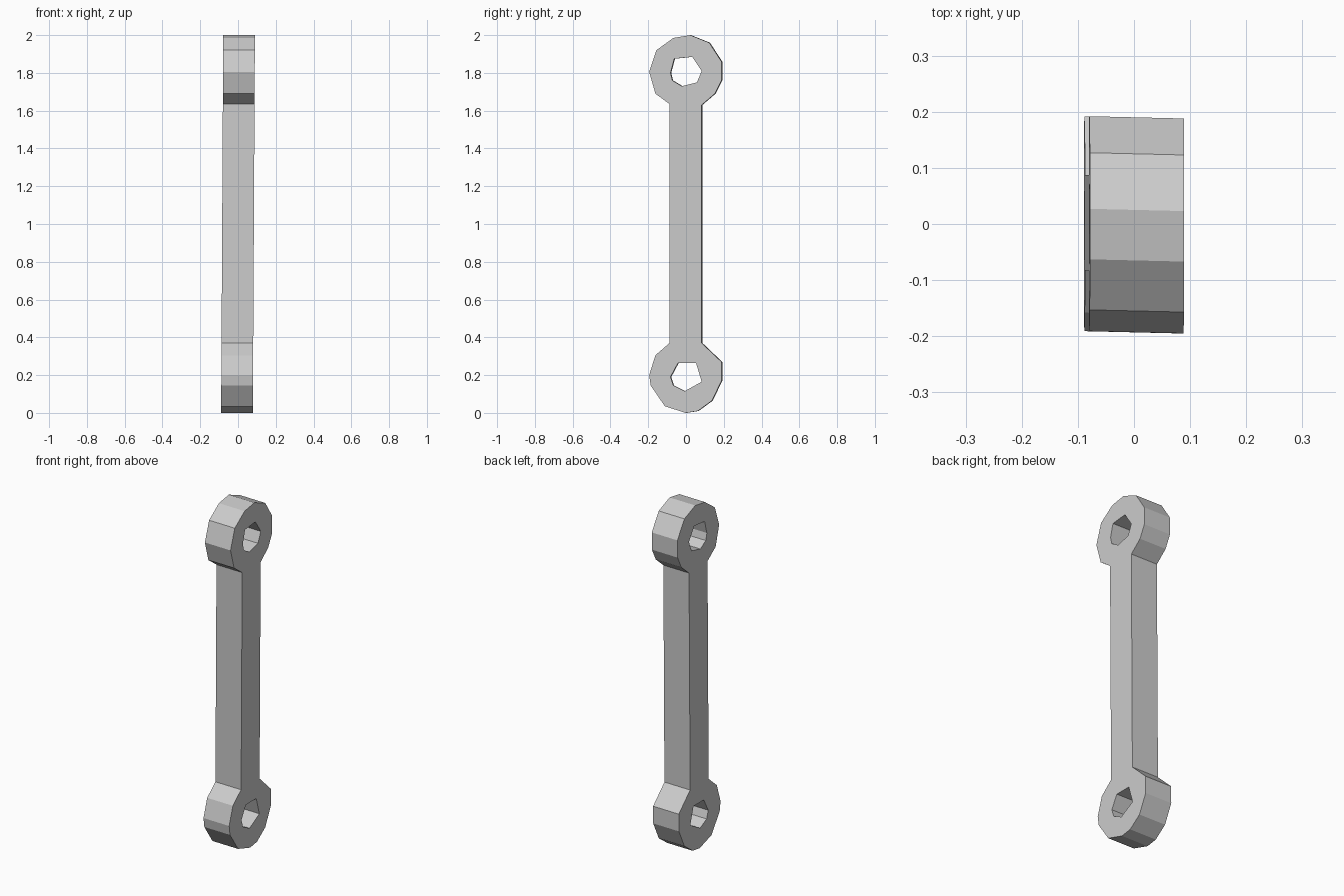
import bpy
import bmesh

cube = bpy.data.objects.get("Cube")
if cube:
    bpy.data.objects.remove(cube, do_unlink=True)

HALF = 0.084      # half thickness of the link
LEAN = 0.0055     # slight sideways lean from foot to head
SKEW = 0.002      # slight offset between the two flat sides

# Outer profile (y, z): faceted head, straight shank, faceted foot
head = [(0.085, 1.63), (0.155, 1.69), (0.19, 1.76), (0.19, 1.86), (0.125, 1.96),
        (0.025, 2.0), (-0.065, 1.985), (-0.155, 1.92), (-0.193, 1.805),
        (-0.16, 1.69), (-0.085, 1.635)]
foot = [(-0.085, 0.37), (-0.16, 0.305), (-0.193, 0.2), (-0.185, 0.145),
        (-0.11, 0.035), (0.0, 0.0), (0.065, 0.01), (0.14, 0.065),
        (0.19, 0.17), (0.19, 0.27), (0.085, 0.37)]

# Bolt holes
head_hole = [(-0.06, 1.875), (0.035, 1.885), (0.085, 1.81), (0.06, 1.75),
             (-0.02, 1.73), (-0.07, 1.76), (-0.08, 1.8)]
foot_hole = [(-0.04, 0.265), (0.055, 0.265), (0.085, 0.165),
             (-0.005, 0.115), (-0.065, 0.145), (-0.08, 0.19)]

bm = bmesh.new()


def add_loop(points):
    verts = [bm.verts.new((-HALF, y, z)) for y, z in points]
    return [bm.edges.new((a, b)) for a, b in zip(verts, verts[1:] + verts[:1])]


# Fill the plate around the holes, then give it thickness
edges = [e for loop in (head + foot, head_hole, foot_hole) for e in add_loop(loop)]
bmesh.ops.triangle_fill(bm, edges=edges, use_beauty=True, normal=(1, 0, 0))
result = bmesh.ops.extrude_face_region(bm, geom=bm.faces[:], use_keep_orig=True)
moved = [g for g in result["geom"] if isinstance(g, bmesh.types.BMVert)]
bmesh.ops.translate(bm, verts=moved, vec=(2 * HALF, 0, 0))

# Lean and skew
for v in bm.verts:
    v.co.y -= SKEW if v.co.x > 0 else -SKEW
    v.co.x += LEAN * (v.co.z - 1)
bmesh.ops.recalc_face_normals(bm, faces=bm.faces[:])

mesh = bpy.data.meshes.new("link_arm")
bm.to_mesh(mesh)
bm.free()
link_arm = bpy.data.objects.new("link_arm", mesh)
bpy.context.collection.objects.link(link_arm)

# Plain grey material
grey = bpy.data.materials.new("light_grey")
grey.use_nodes = True
color = (0.6, 0.6, 0.6, 1)
grey.diffuse_color = color
grey.node_tree.nodes["Principled BSDF"].inputs["Base Color"].default_value = color
mesh.materials.append(grey)
